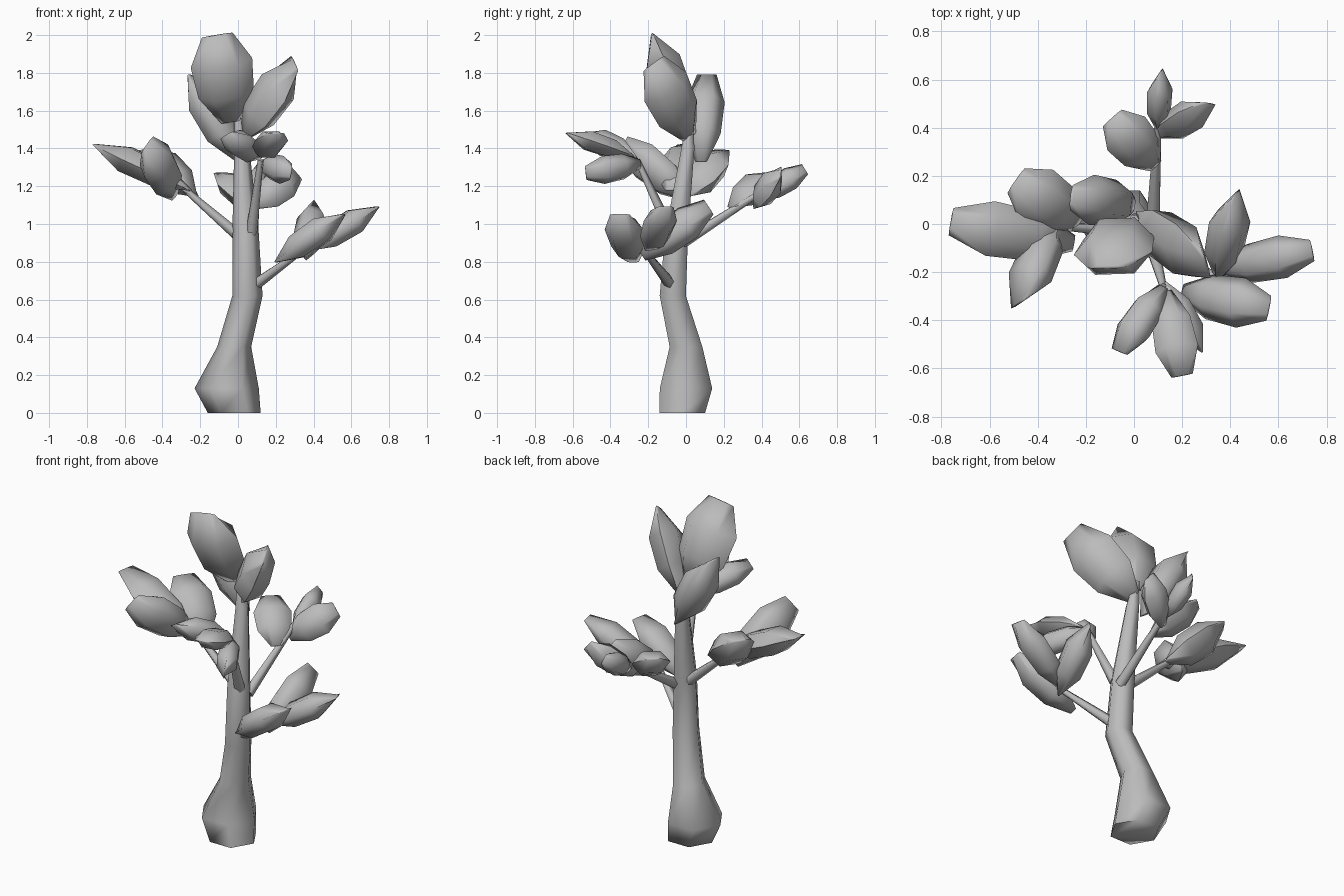
import bpy, bmesh, math
from mathutils import Vector, Matrix

cube = bpy.data.objects.get("Cube")
if cube:
    bpy.data.objects.remove(cube)

GREY = (0.5, 0.5, 0.5, 1)
mat = bpy.data.materials.new("plain grey")
mat.use_nodes = True
mat.diffuse_color = GREY
bsdf = next(n for n in mat.node_tree.nodes if n.type == 'BSDF_PRINCIPLED')
bsdf.inputs["Base Color"].default_value = GREY
bsdf.inputs["Roughness"].default_value = 0.9


def loft(name, rings):
    """Skin a closed tube through rings of points, with capped ends."""
    bm = bmesh.new()
    loops = [[bm.verts.new(point) for point in ring] for ring in rings]
    count = len(loops[0])
    for lower, upper in zip(loops, loops[1:]):
        for i in range(count):
            j = (i + 1) % count
            bm.faces.new((lower[i], lower[j], upper[j], upper[i]))
    bm.faces.new(loops[0])
    bm.faces.new(loops[-1])
    bmesh.ops.recalc_face_normals(bm, faces=bm.faces)
    mesh = bpy.data.meshes.new(name)
    bm.to_mesh(mesh)
    bm.free()
    mesh.materials.append(mat)
    obj = bpy.data.objects.new(name, mesh)
    bpy.context.collection.objects.link(obj)
    bpy.ops.object.select_all(action='DESELECT')
    obj.select_set(True)
    bpy.context.view_layer.objects.active = obj
    bpy.ops.object.shade_smooth_by_angle(angle=math.radians(75))


def ring(centre, across, through, sides=6):
    """Points of an ellipse spanned by two half-axis vectors."""
    turns = [math.tau * i / sides for i in range(sides)]
    return [centre + across * math.cos(t) + through * math.sin(t) for t in turns]


def cross_axes(direction, twist=0):
    """Level width axis and the thickness axis, rolled by twist degrees."""
    forward = direction.normalized()
    across = Vector((-forward.y, forward.x, 0)).normalized()
    across = Matrix.Rotation(math.radians(twist), 3, forward) @ across
    return across, forward.cross(across)


def branch(name, start, end, radius=0.032):
    """Thin limb tapering to half its thickness."""
    start, end = Vector(start), Vector(end)
    across, through = cross_axes(end - start)
    loft(name, [ring(p, across * r, through * r, sides=5)
                for p, r in ((start, radius), (end, radius / 2))])


def leaf(name, base, tip, width, thick, twist):
    """Plump leaf with wedge ends, widest past the middle."""
    base, tip = Vector(base), Vector(tip)
    across, through = cross_axes(tip - base, twist)
    across, through = across * width / 2, through * thick * 0.56
    profile = ((0, 0.3, 0.06), (0.32, 0.9, 0.9), (0.68, 1, 0.95), (1, 0.5, 0.06))
    loft(name, [ring(base.lerp(tip, along), across * w, through * h)
                for along, w, h in profile])


def cluster(side, leaves):
    """Leaves given by base, tip, width, thickness and twist."""
    for number, spec in enumerate(leaves, start=1):
        leaf(f"{side}_leaf_{number}", *spec)


# Trunk: centre, half width, half depth
trunk = (((-0.02, -0.02, 0), 0.14, 0.14), ((-0.06, 0, 0.13), 0.17, 0.16),
         ((-0.02, 0, 0.35), 0.09, 0.1), ((0.05, -0.07, 0.62), 0.08, 0.08),
         ((0.04, -0.05, 0.95), 0.07, 0.07), ((0.02, 0.01, 1.4), 0.04, 0.04),
         ((0, 0.02, 1.56), 0.02, 0.02))
loft("trunk", [ring(Vector(centre), Vector((wide, 0, 0)), Vector((0, deep, 0)))
               for centre, wide, deep in trunk])

# Branches
branch("right_branch", (0, -0.03, 0.94), (-0.3, -0.01, 1.2))
branch("left_branch", (0.09, -0.08, 0.68), (0.34, -0.22, 0.86))
branch("back_branch", (0.08, -0.02, 0.9), (0.1, 0.4, 1.17))
branch("front_branch", (0.07, -0.08, 0.95), (0.12, -0.26, 1.34))

# Crown at the top of the trunk
cluster("crown", (
    ((-0.04, 0, 1.54), (-0.11, -0.18, 2), 0.33, 0.2, 25),
    ((0.02, 0.02, 1.46), (0.3, -0.17, 1.85), 0.28, 0.18, 60),
    ((0, 0.08, 1.33), (-0.26, 0.11, 1.79), 0.21, 0.19, 0)))

# Side clusters
cluster("right", (
    ((-0.25, -0.08, 1.18), (-0.76, 0.01, 1.42), 0.23, 0.15, 0),
    ((-0.23, 0, 1.15), (-0.49, 0.18, 1.39), 0.25, 0.17, 0),
    ((-0.33, 0.01, 1.15), (-0.48, -0.33, 1.42), 0.23, 0.16, 70)))
cluster("left", (
    ((0.36, -0.19, 0.86), (0.74, -0.11, 1.09), 0.18, 0.14, 0),
    ((0.2, -0.28, 0.8), (0.56, -0.35, 1.05), 0.21, 0.15, 0),
    ((0.35, -0.23, 0.83), (0.42, 0.12, 1.09), 0.2, 0.16, 75)))

# Back and front clusters
cluster("back", (
    ((0.09, 0.24, 1.09), (-0.09, 0.44, 1.27), 0.21, 0.13, 0),
    ((0.1, 0.39, 1.14), (0.11, 0.63, 1.29), 0.13, 0.1, 75),
    ((0.09, 0.36, 1.1), (0.31, 0.5, 1.27), 0.18, 0.12, 65)))
cluster("front", (
    ((0.12, -0.26, 1.35), (-0.06, -0.53, 1.47), 0.16, 0.13, 30),
    ((0.13, -0.28, 1.36), (0.2, -0.63, 1.48), 0.18, 0.11, 0),
    ((0.13, -0.24, 1.32), (0.28, -0.53, 1.27), 0.15, 0.12, 85)))
